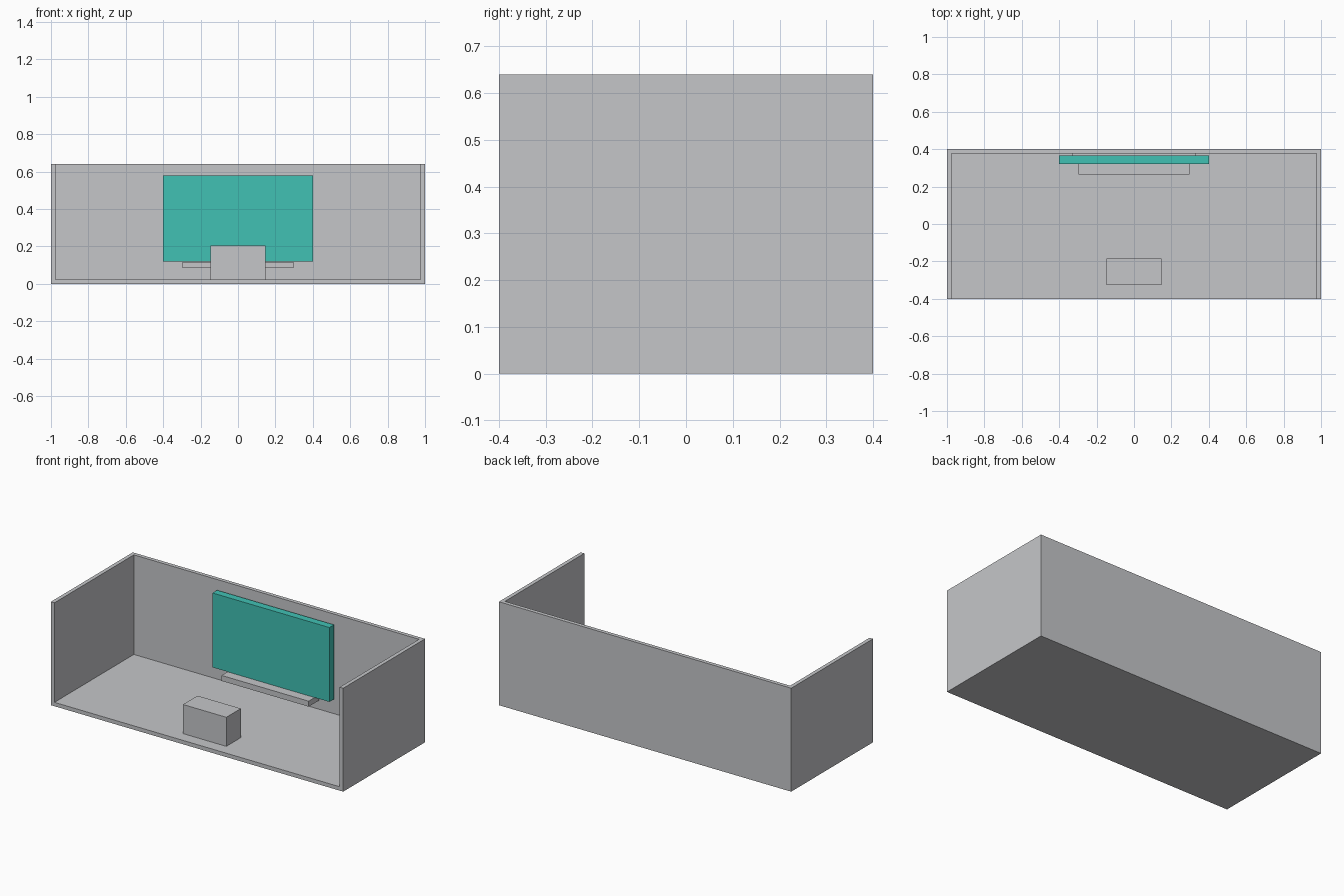
import bpy

default = bpy.data.objects.get("Cube")
if default:
    bpy.data.objects.remove(default, do_unlink=True)


def material(name, rgb):
    mat = bpy.data.materials.new(name)
    mat.use_nodes = True
    mat.diffuse_color = (*rgb, 1)
    mat.node_tree.nodes["Principled BSDF"].inputs["Base Color"].default_value = (*rgb, 1)
    return mat


grey = material("light_grey", (0.558, 0.565, 0.584))
teal = material("teal", (0.053, 0.533, 0.456))


def box(name, x, y, z, mat):
    """Box from (min, max) extents on each axis."""
    bpy.ops.mesh.primitive_cube_add(size=1)
    obj = bpy.context.object
    obj.name = name
    for v in obj.data.vertices:
        v.co = [lo if c < 0 else hi for c, (lo, hi) in zip(v.co, (x, y, z))]
    obj.data.materials.append(mat)
    return obj


WIDTH, DEPTH, HEIGHT, WALL = 1.0, 0.4, 0.64, 0.024
INNER_BACK = DEPTH - WALL

# Room shell: floor, back wall and two side walls hollowed from one block
room = box("room_shell", (-WIDTH, WIDTH), (-DEPTH, DEPTH), (0, HEIGHT), grey)
hollow = box("room_hollow", (WALL - WIDTH, WIDTH - WALL), (-1, INNER_BACK), (WALL, 1), grey)
hollow.hide_render = True
cut = room.modifiers.new("hollow", 'BOOLEAN')
cut.operation = 'DIFFERENCE'
cut.solver = 'EXACT'
cut.object = hollow
bpy.context.view_layer.objects.active = room
bpy.ops.object.modifier_apply(modifier=cut.name)
bpy.data.objects.remove(hollow, do_unlink=True)

# Wall screen with its mounting plate and the shelf under it
box("screen", (-0.4, 0.4), (0.322, 0.367), (0.119, 0.579), teal)
box("screen_mount", (-0.33, 0.33), (0.367, INNER_BACK), (0.18, 0.52), grey)
box("shelf", (-0.298, 0.298), (0.265, 0.365), (0.084, 0.118), grey)

# Free-standing desk block
box("desk", (-0.148, 0.148), (-0.326, -0.184), (WALL, 0.204), grey)
